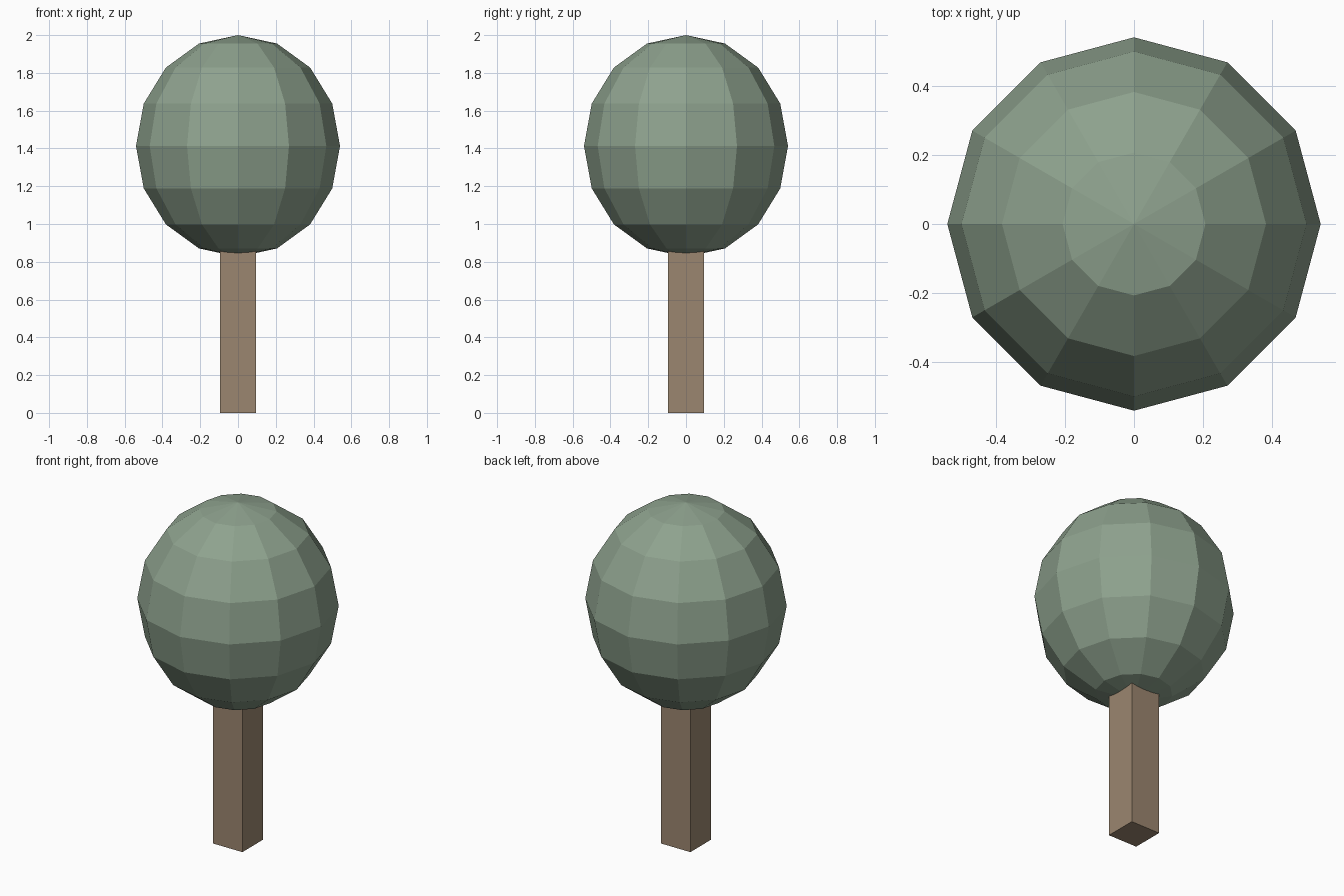
import bpy

if "Cube" in bpy.data.objects:
    bpy.data.objects.remove(bpy.data.objects["Cube"])


def finish(name, color):
    obj = bpy.context.object
    obj.name = name
    bpy.ops.object.transform_apply(location=False, rotation=False, scale=True)
    mat = bpy.data.materials.new(name + "_color")
    mat.diffuse_color = (*color, 1)
    mat.use_nodes = True
    mat.node_tree.nodes["Principled BSDF"].inputs["Base Color"].default_value = mat.diffuse_color
    obj.data.materials.append(mat)
    return obj


# Square trunk, reaching a little way into the crown
height, width = 0.95, 0.19
bpy.ops.mesh.primitive_cube_add(size=1, location=(0, 0, height / 2))
bpy.context.object.scale = (width, width, height)
finish("trunk", (0.33, 0.24, 0.16))

# Low-poly crown, slightly taller than wide
bpy.ops.mesh.primitive_uv_sphere_add(segments=12, ring_count=8, radius=1,
                                     location=(0, 0, 1.413))
bpy.context.object.scale = (0.54, 0.54, 0.587)
finish("crown", (0.27, 0.36, 0.27))
